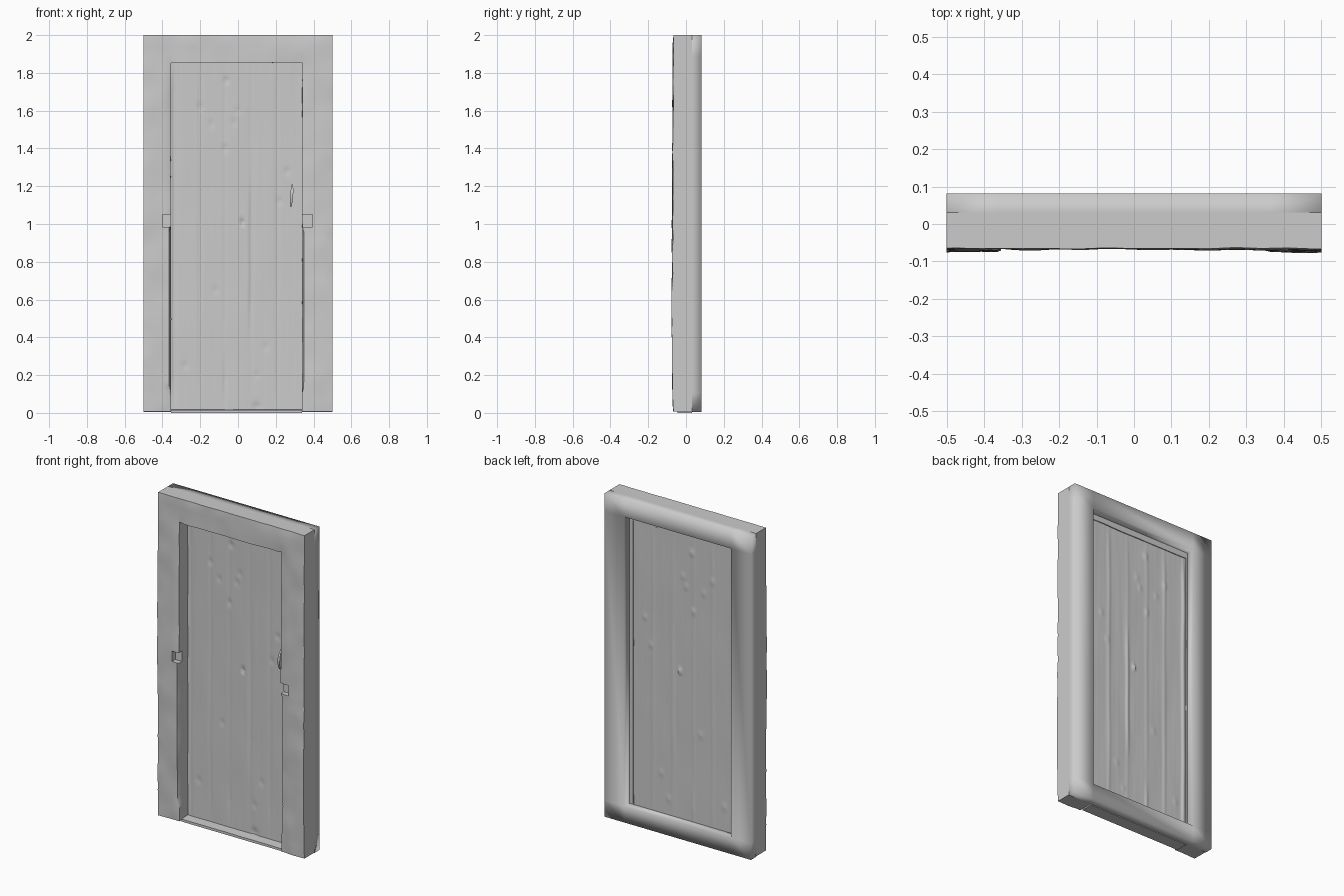
import bpy, bmesh, math
from mathutils import Vector, noise

if "Cube" in bpy.data.objects:
    bpy.data.objects.remove(bpy.data.objects["Cube"])


def n(x, y, z):
    return noise.noise(Vector((x, y, z)))


def steps(stops, size):
    """Subdivide the spans between stops into cells of about the given size."""
    out = [stops[0]]
    for a, b in zip(stops, stops[1:]):
        k = max(1, round((b - a) / size))
        out += [a + (b - a) * i / k for i in range(1, k + 1)]
    return out


def shell(xs, ys, zs, solid):
    """Closed quad shell around all grid cells whose centre is solid."""
    bm, cache = bmesh.new(), {}
    axes = (xs, ys, zs)
    dims = [len(a) - 1 for a in axes]

    def vert(i):
        if i not in cache:
            cache[i] = bm.verts.new([axes[k][i[k]] for k in range(3)])
        return cache[i]

    def full(i):
        if any(i[k] < 0 or i[k] >= dims[k] for k in range(3)):
            return False
        return solid(*[(axes[k][i[k]] + axes[k][i[k] + 1]) / 2 for k in range(3)])

    for i in [(a, b, c) for a in range(dims[0]) for b in range(dims[1]) for c in range(dims[2])]:
        if not full(i):
            continue
        for k in range(3):
            for d in (0, 1):
                near = list(i)
                near[k] += 1 if d else -1
                if full(tuple(near)):
                    continue
                u, w = (k + 1) % 3, (k + 2) % 3
                corners = []
                for du, dw in ((0, 0), (1, 0), (1, 1), (0, 1)):
                    c = list(i)
                    c[k] += d
                    c[u] += du
                    c[w] += dw
                    corners.append(vert(tuple(c)))
                bm.faces.new(corners if d else corners[::-1])
    return bm


def finish(bm, name, angle=None):
    me = bpy.data.meshes.new(name)
    bm.to_mesh(me)
    bm.free()
    ob = bpy.data.objects.new(name, me)
    bpy.context.collection.objects.link(ob)
    bpy.ops.object.select_all(action='DESELECT')
    bpy.context.view_layer.objects.active = ob
    ob.select_set(True)
    if angle:
        bpy.ops.object.shade_smooth_by_angle(angle=math.radians(angle))
    else:
        bpy.ops.object.shade_smooth()
    return ob


L, R, TOP, MID = -0.355, 0.34, 1.855, 0.031   # opening edges and door plane


def in_ring(x, z):
    return abs(x) > 0.365 or z < 0.105 or z > 1.89

# Front frame: two jambs and lintel, with bar notches at mid height
def in_front(x, y, z):
    if L < x < R and z < TOP:
        return False
    notch = 0.985 < z < 1.05 and (-0.4 < x < L or R < x < 0.395) and y < -0.04
    return not notch

bm = shell(steps([-0.5, -0.4, -0.365, L, R, 0.365, 0.395, 0.5], 0.027), [-0.07, -0.04, MID],
           steps([0.008, 0.105, 0.985, 1.05, TOP, 1.89, 2.0], 0.03), in_front)
# remove the hidden joint behind the ring, keeping the visible rebate step
joint = [f for f in bm.faces if all(abs(v.co.y - MID) < 1e-5 for v in f.verts)
         and in_ring(f.calc_center_median().x, f.calc_center_median().z)]
bmesh.ops.delete(bm, geom=joint, context='FACES')
for v in bm.verts:
    x, y, z = v.co
    inner = (abs(x - L) < 1e-4 or abs(x - R) < 1e-4) and z <= TOP + 1e-4
    if inner:
        side = -1 if x < 0 else 1
        v.co.x += 0.003 * n(x * 3, y * 2, z * 5)
        if y < -0.06 and 0.13 < z < 0.98:      # worn edge on the lower jambs
            v.co.x += side * 0.009
    if abs(z - TOP) < 1e-4 and L < x < R:
        v.co.z += 0.004 * n(x * 6, y, 4) - 0.002
    if y < -0.06:
        v.co.y += 0.003 - 0.006 * math.sin(math.pi * z / 2) - 0.005 * n(x * 9, 1, z * 7)
        rim = abs(x) > 0.499 or z > 1.999 or z < 0.01
        if rim:
            v.co.y += 0.002 + 0.004 * n(x * 9, 3, z * 14)
        elif inner:
            v.co.y += 0.005
        if x > 0.38 and z < 0.9:
            v.co.y -= 0.003
        v.co.y = max(v.co.y, -0.08)
finish(bm, "front_frame", 45)

# Back frame: full rectangular ring with soft shading, open where it joins the front
bm = shell([-0.5, -0.365, 0.365, 0.5], [MID, 0.081], [0.005, 0.105, 1.89, 2.0],
           lambda x, y, z: in_ring(x, z))
joint = [f for f in bm.faces if all(abs(v.co.y - MID) < 1e-5 for v in f.verts)]
bmesh.ops.delete(bm, geom=joint, context='FACES')
finish(bm, "back_frame")

# Low sill in front of the door
bm = shell(steps([L, R], 0.05), [-0.045, MID], [0.0, 0.018], lambda x, y, z: True)
for v in bm.verts:
    if v.co.z > 0.01 and v.co.y < 0:
        v.co.z += 0.003 * n(v.co.x * 8, 0, 2) - 0.003
finish(bm, "sill", 40)

# Plank door: grooves (x, low z, high z, depth) and dents (x, z, radius, depth)
grooves = [(-0.2, 0.0, 1.9, 0.003), (-0.07, 0.0, 0.35, 0.006), (-0.07, 0.3, 1.9, 0.002),
           (0.07, 0.4, 1.3, 0.005), (0.07, 0.0, 1.9, 0.002), (0.205, 0.0, 1.9, 0.003),
           (-0.338, 0.0, 1.9, 0.008)]
dents = [(-0.06, 1.76, 0.014, 0.007), (-0.07, 1.4, 0.012, 0.007), (0.0, 1.6, 0.014, 0.004),
         (-0.14, 1.53, 0.014, 0.004), (-0.02, 1.54, 0.012, 0.005), (-0.2, 1.62, 0.014, 0.005),
         (0.022, 1.012, 0.009, 0.022), (-0.12, 0.65, 0.014, 0.004), (0.15, 0.35, 0.014, 0.004),
         (-0.28, 0.25, 0.015, 0.004), (0.1, 0.2, 0.014, 0.004), (0.26, 1.28, 0.013, 0.005),
         (0.22, 1.12, 0.013, 0.005), (0.1, 0.03, 0.02, 0.008)]
bm = shell(steps([-0.362, 0.362], 0.008), [0.017, 0.026], steps([0.016, 1.885], 0.016),
           lambda x, y, z: True)
for v in bm.verts:
    x, y, z = v.co
    d = 0.0006 * n(x * 40, 0, z * 2) + 0.002 * n(x * 8, 5, z * 3)
    for gx, z0, z1, depth in grooves:
        if z0 < z < z1:
            fade = min(1, (z - z0) / 0.2, (z1 - z) / 0.2)
            d += fade * depth * math.exp(-((x - gx - 0.003 * n(z * 3, gx, 0)) / 0.009) ** 2)
    for dx, dz, r, depth in dents:
        d += depth * math.exp(-((x - dx) ** 2 + (z - dz) ** 2) / r ** 2)
    v.co.y += d
finish(bm, "door", 60)

# Small upright door pull
bm = shell([0.276, 0.284, 0.292], [-0.01, 0.01, 0.022], steps([1.09, 1.21], 0.02),
           lambda x, y, z: True)
for v in bm.verts:
    t = (v.co.z - 1.15) / 0.06
    if v.co.y < 0.015:
        v.co.y += 0.016 * t * t
    v.co.x += 0.004 * t + (0.284 - v.co.x) * 0.6 * t * t
finish(bm, "door_pull", 50)
